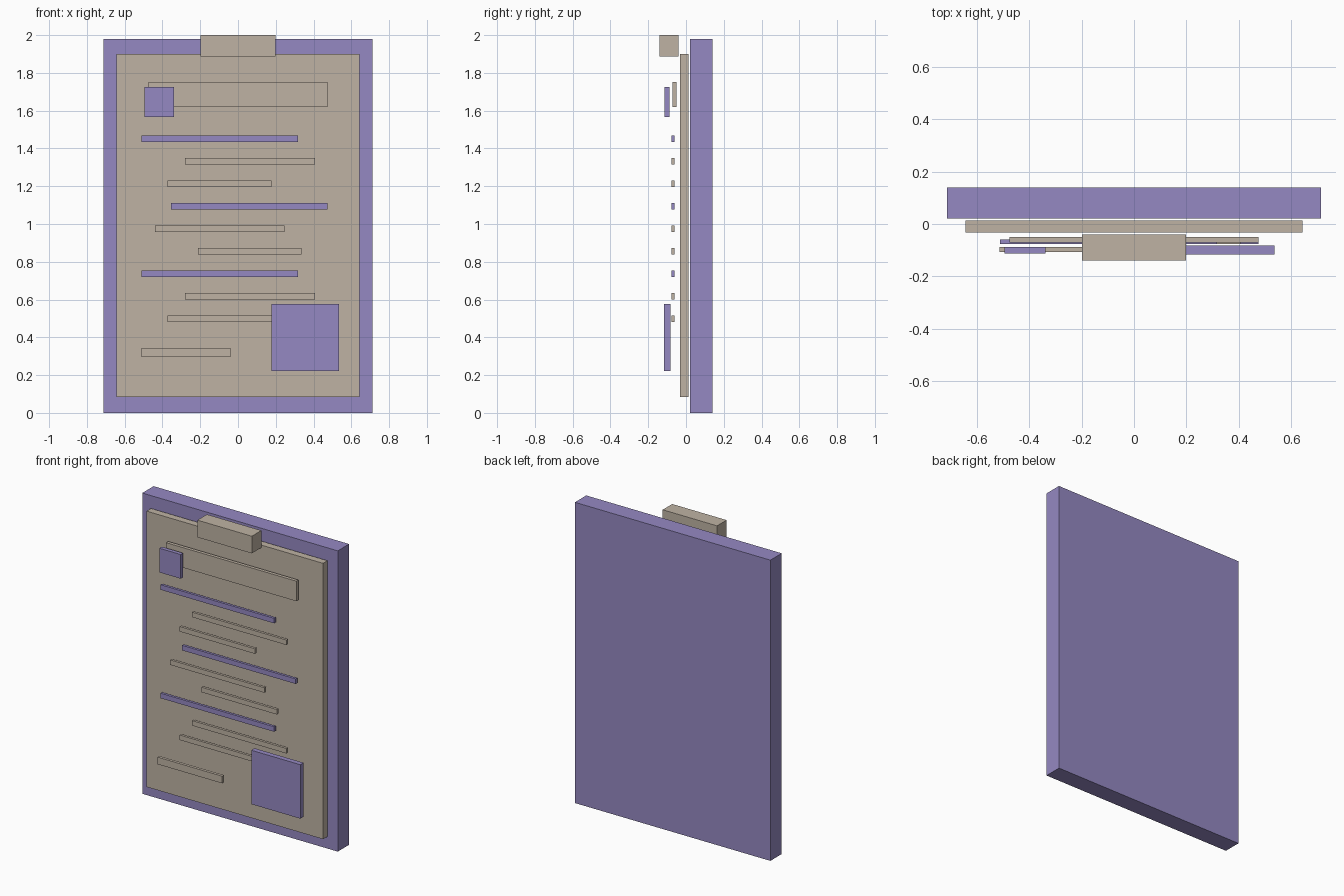
import bpy
import bmesh

if "Cube" in bpy.data.objects:
    bpy.data.objects.remove(bpy.data.objects["Cube"])


def material(name, rgb):
    m = bpy.data.materials.new(name)
    m.diffuse_color = (*rgb, 1.0)
    m.use_nodes = True
    m.node_tree.nodes["Principled BSDF"].inputs["Base Color"].default_value = m.diffuse_color
    return m


PURPLE = material("purple", (0.30, 0.25, 0.54))
BEIGE = material("beige", (0.52, 0.45, 0.37))


def box(name, x, y, z, mat):
    """Box spanning the given (min, max) range on each axis."""
    mesh = bpy.data.meshes.new(name)
    bm = bmesh.new()
    bmesh.ops.create_cube(bm, size=1.0)
    for v in bm.verts:
        for i, (lo, hi) in enumerate((x, y, z)):
            v.co[i] = hi if v.co[i] > 0 else lo
    bm.to_mesh(mesh)
    bm.free()
    mesh.materials.append(mat)
    obj = bpy.data.objects.new(name, mesh)
    bpy.context.collection.objects.link(obj)
    return obj


# Board, paper and top clip
box("backing_board", (-0.712, 0.712), (0.021, 0.139), (0.0, 1.98), PURPLE)
box("paper_sheet", (-0.643, 0.643), (-0.033, 0.013), (0.084, 1.90), BEIGE)
box("top_clip", (-0.198, 0.198), (-0.139, -0.04), (1.887, 2.0), BEIGE)

# Header bar with its small square marker
box("header_bar", (-0.475, 0.475), (-0.071, -0.049), (1.62, 1.752), BEIGE)
box("header_marker", (-0.494, -0.338), (-0.113, -0.087), (1.567, 1.726), PURPLE)

# Nine written rows, every third one purple
widths = (0.828, 0.687, 0.55)
centers = (-0.097, 0.063, -0.097, 0.06, -0.097, 0.062, -0.097, 0.063, -0.097)
for i, cx in enumerate(centers):
    w = widths[i % 3] / 2
    z = 1.451 - 0.119 * i
    box(f"text_row_{i + 1}", (cx - w, cx + w), (-0.077, -0.06),
        (z - 0.0165, z + 0.0165), BEIGE if i % 3 else PURPLE)

# Signature strip and stamp at the foot of the page
box("signature_strip", (-0.512, -0.04), (-0.107, -0.088), (0.297, 0.344), BEIGE)
box("stamp_panel", (0.178, 0.535), (-0.116, -0.082), (0.222, 0.577), PURPLE)
